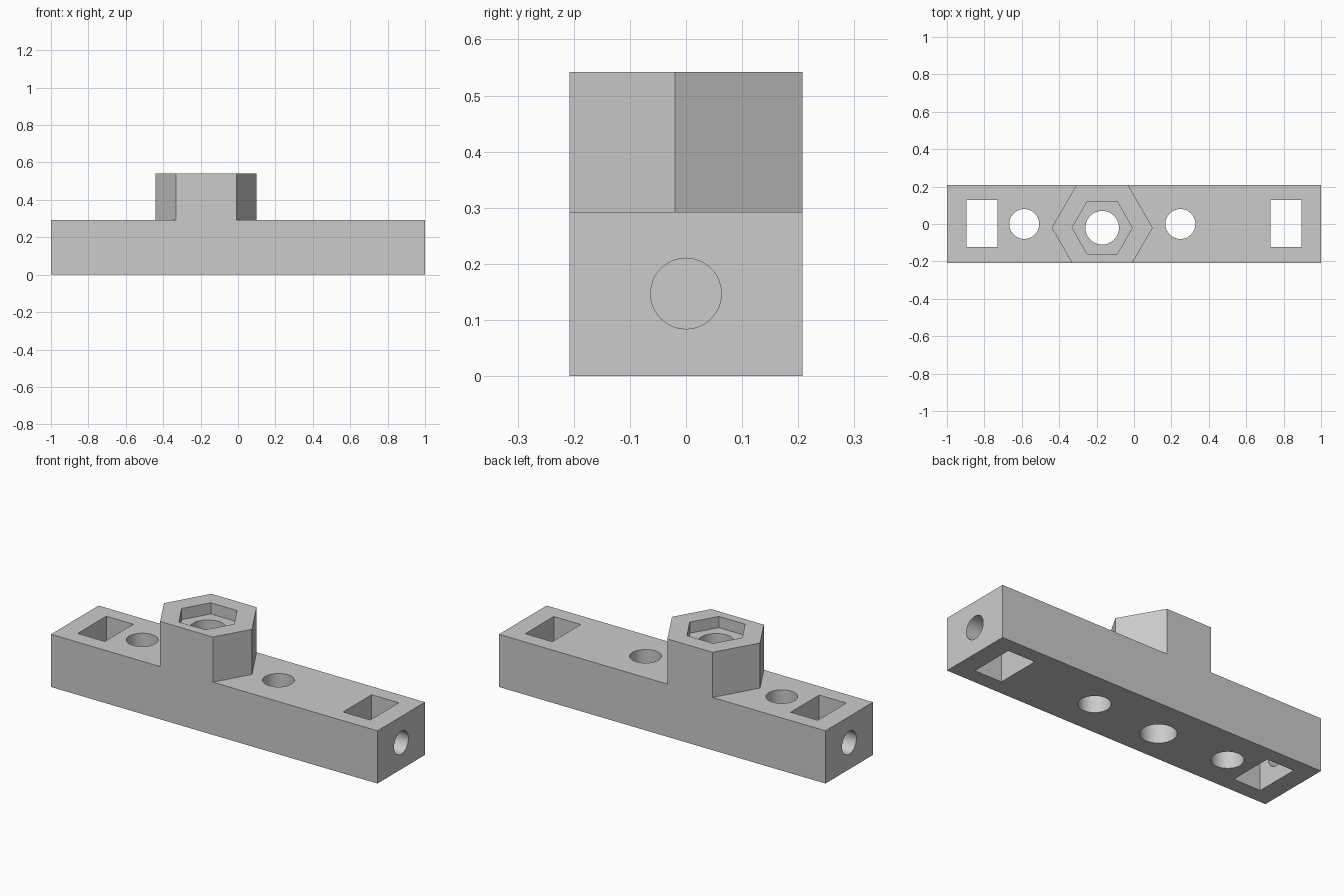
import bpy
import math

cube = bpy.data.objects.get("Cube")
if cube:
    bpy.data.objects.remove(cube, do_unlink=True)

LENGTH, WIDTH, BAR_H, TOP = 2.0, 0.416, 0.292, 0.542
BOSS = (-0.17, -0.02)

grey = bpy.data.materials.new("light_grey")
grey.use_nodes = True
colour = (0.6, 0.6, 0.6, 1)
grey.diffuse_color = colour
grey.node_tree.nodes["Principled BSDF"].inputs["Base Color"].default_value = colour


def box(name, x, y, z0, z1, sx, sy):
    bpy.ops.mesh.primitive_cube_add(size=1, location=(x, y, (z0 + z1) / 2))
    ob = bpy.context.object
    ob.name = name
    ob.scale = (sx, sy, z1 - z0)
    bpy.ops.object.transform_apply(location=True, rotation=True, scale=True)
    return ob


def prism(name, sides, radius, centre, length, rotation=(0, 0, 0)):
    bpy.ops.mesh.primitive_cylinder_add(vertices=sides, radius=radius, depth=length,
                                        location=centre, rotation=rotation)
    ob = bpy.context.object
    ob.name = name
    bpy.ops.object.transform_apply(location=True, rotation=True, scale=True)
    return ob


def hexagon(name, radius, z0, z1):
    # corners point along x
    return prism(name, 6, radius, (*BOSS, (z0 + z1) / 2), z1 - z0, (0, 0, math.pi / 2))


def cut(target, cutter):
    mod = target.modifiers.new("cut", 'BOOLEAN')
    mod.operation = 'DIFFERENCE'
    mod.solver = 'EXACT'
    mod.object = cutter
    bpy.context.view_layer.objects.active = target
    bpy.ops.object.modifier_apply(modifier=mod.name)
    bpy.data.objects.remove(cutter, do_unlink=True)


# Block, lowered everywhere except for the hexagonal boss
bar = box("mounting_bar", 0, 0, 0, TOP, LENGTH, WIDTH)
shoulders = box("shoulder_cutter", 0, 0, BAR_H, 1, 3, 1)
cut(shoulders, hexagon("boss_outline", 0.27, 0, 2))
cut(bar, shoulders)

# Nut pocket in the boss, with its bolt hole
cut(bar, hexagon("nut_pocket", 0.161, 0.48, 1))
cut(bar, prism("bolt_hole", 48, 0.09, (*BOSS, 0.3), 2))

# Screw holes through the bar
for x in (-0.587, 0.248):
    cut(bar, prism("screw_hole", 48, 0.08, (x, 0, 0.3), 2))

# Rectangular slots and the end holes that open into them
for side in (-1, 1):
    cut(bar, box("slot", side * 0.813, 0.002, -0.5, 1, 0.166, 0.25))
    cut(bar, prism("end_hole", 48, 0.063, (side * 0.98, 0, 0.147), 0.3,
                   (0, math.pi / 2, 0)))

bar.data.materials.clear()
bar.data.materials.append(grey)
for face in bar.data.polygons:
    face.material_index = 0
bpy.ops.object.select_all(action='DESELECT')
bar.select_set(True)
bpy.context.view_layer.objects.active = bar
bpy.ops.object.shade_smooth_by_angle(angle=math.radians(30))
